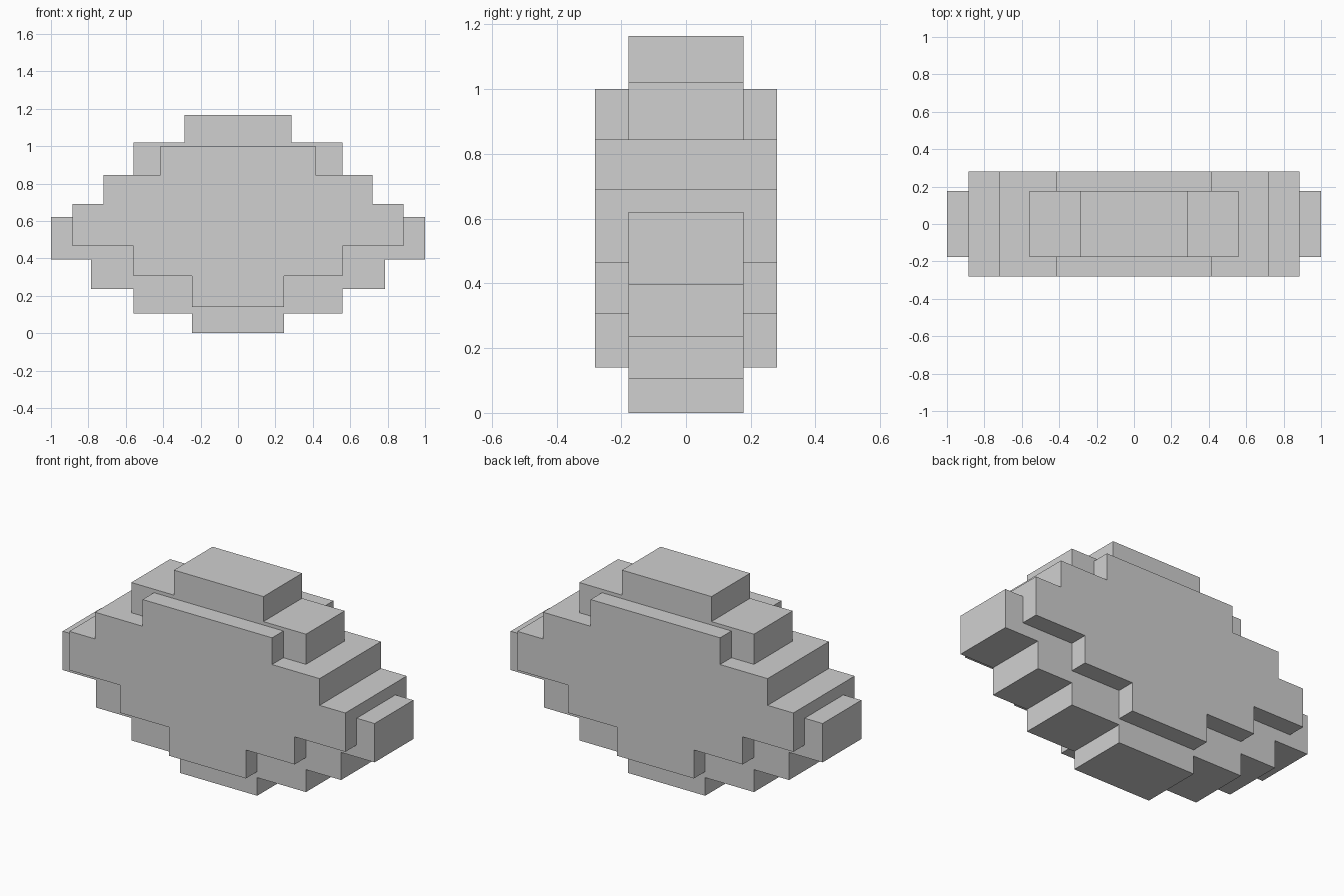
import bpy, bmesh
from mathutils import Vector

if "Cube" in bpy.data.objects:
    bpy.data.objects.remove(bpy.data.objects["Cube"])

# Stepped layers: (z bottom, z top, half width)
CORE = [(0.0, 0.105, 0.247), (0.105, 0.235, 0.56), (0.235, 0.395, 0.785),
        (0.395, 0.62, 1.0), (0.62, 0.69, 0.885), (0.69, 0.845, 0.72),
        (0.845, 1.02, 0.56), (1.02, 1.165, 0.287)]
PLATE = [(0.14, 0.305, 0.247), (0.305, 0.465, 0.56), (0.465, 0.69, 0.885),
         (0.69, 0.845, 0.72), (0.845, 1.0, 0.415)]
CORE_Y, PLATE_Y = 0.177, 0.281


def inside(p):
    """True if a point lies in the core slab or the thicker face plates."""
    for depth, layers in ((CORE_Y, CORE), (PLATE_Y, PLATE)):
        if abs(p[1]) < depth and any(a < p[2] < b and abs(p[0]) < w for a, b, w in layers):
            return True
    return False


# Grid lines taken from every step edge
halves = {w for _, _, w in CORE + PLATE}
lines = [sorted(halves | {-w for w in halves}),
         [-PLATE_Y, -CORE_Y, CORE_Y, PLATE_Y],
         sorted({z for a, b, _ in CORE + PLATE for z in (a, b)})]


def solid(c):
    if any(c[k] < 0 or c[k] >= len(lines[k]) - 1 for k in range(3)):
        return False
    return inside([(lines[k][c[k]] + lines[k][c[k] + 1]) / 2 for k in range(3)])


# Single outer shell: a face wherever a filled cell meets an empty one
bm = bmesh.new()
for i in range(len(lines[0]) - 1):
    for j in range(len(lines[1]) - 1):
        for k in range(len(lines[2]) - 1):
            cell = [i, j, k]
            if not solid(cell):
                continue
            for axis in range(3):
                for side in (0, 1):
                    nb = list(cell)
                    nb[axis] += 2 * side - 1
                    if solid(nb):
                        continue
                    u, v = (axis + 1) % 3, (axis + 2) % 3
                    quad = []
                    for du, dv in ((0, 0), (1, 0), (1, 1), (0, 1)):
                        idx = list(cell)
                        idx[axis] += side
                        idx[u] += du
                        idx[v] += dv
                        quad.append(bm.verts.new(Vector([lines[a][idx[a]] for a in range(3)])))
                    bm.faces.new(quad if side else quad[::-1])
bmesh.ops.remove_doubles(bm, verts=bm.verts, dist=1e-5)
# Merge the grid into clean flat faces
bmesh.ops.dissolve_limit(bm, angle_limit=0.02, verts=bm.verts, edges=bm.edges)

mesh = bpy.data.meshes.new("stepped_body")
bm.to_mesh(mesh)
bm.free()
body = bpy.data.objects.new("stepped_body", mesh)
bpy.context.collection.objects.link(body)

# Plain light grey
grey = bpy.data.materials.new("light grey")
grey.diffuse_color = (0.63, 0.63, 0.63, 1)
grey.use_nodes = True
grey.node_tree.nodes["Principled BSDF"].inputs["Base Color"].default_value = grey.diffuse_color
mesh.materials.append(grey)
